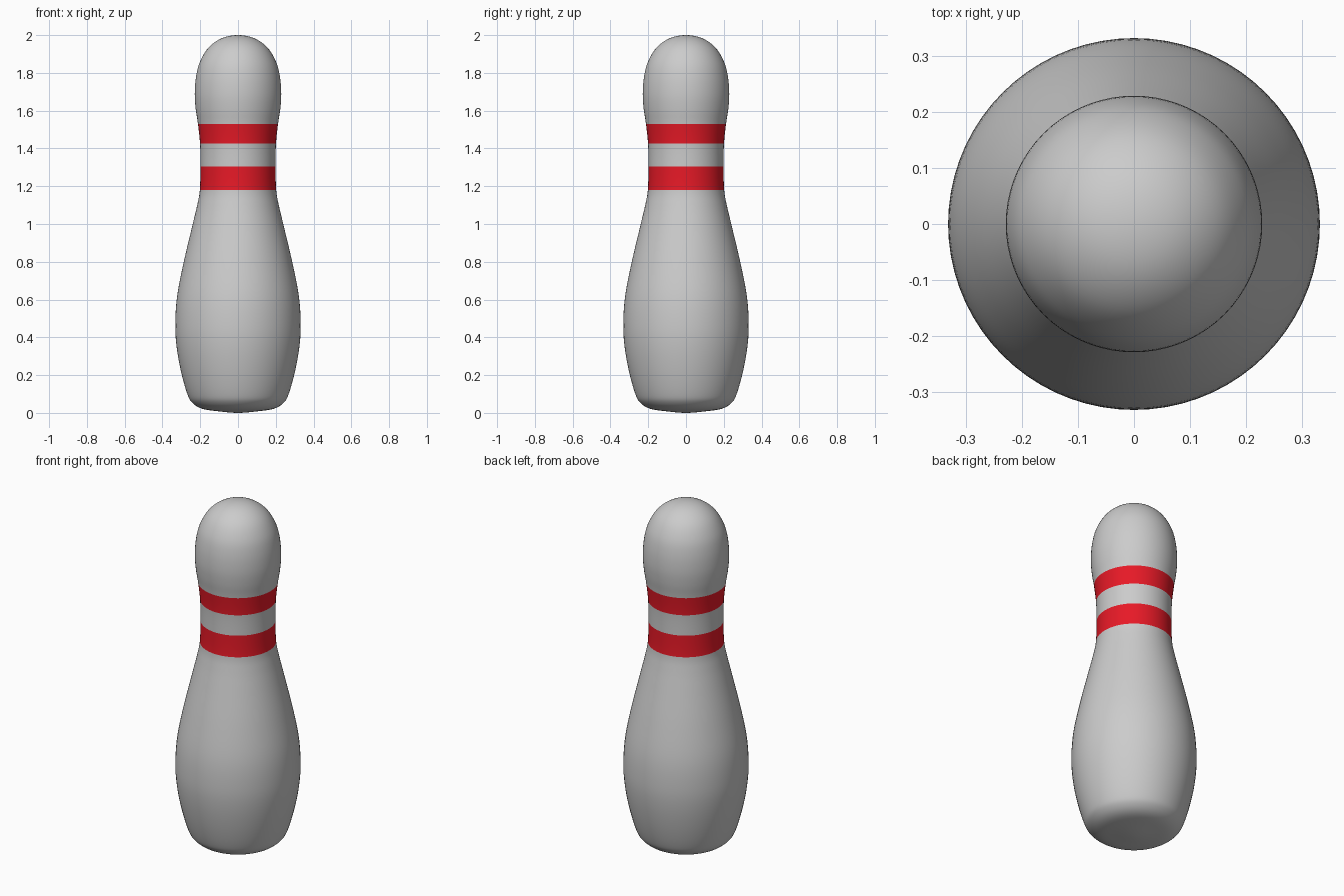
import bpy, bmesh, math
from mathutils import Vector

if "Cube" in bpy.data.objects:
    bpy.data.objects.remove(bpy.data.objects["Cube"])

SIDES, STEPS = 72, 5

# Half profile (radius, height), from base centre to crown
PROFILE = [(0, 0), (0.10, 0.008), (0.19, 0.022), (0.243, 0.055), (0.27, 0.105),
           (0.302, 0.22), (0.325, 0.35), (0.332, 0.47), (0.322, 0.62),
           (0.287, 0.80), (0.242, 0.99), (0.216, 1.10), (0.202, 1.18),
           (0.199, 1.305), (0.201, 1.425), (0.212, 1.53), (0.224, 1.61),
           (0.229, 1.69), (0.222, 1.78), (0.201, 1.86), (0.155, 1.935),
           (0.085, 1.984), (0, 2.0)]
STRIPES = [(1.18, 1.305), (1.425, 1.53)]


def smooth_curve(pts, steps):
    """Catmull-Rom through the points, mirrored over the axis at both ends."""
    p = [Vector(q) for q in pts]
    flip = lambda v: Vector((-v.x, v.y))
    p = [flip(p[1])] + p + [flip(p[-2])]
    out = []
    for a, b, c, d in zip(p, p[1:], p[2:], p[3:]):
        for i in range(steps):
            t = i / steps
            out.append(0.5 * (2 * b + (c - a) * t + (2 * a - 5 * b + 4 * c - d) * t * t
                              + (3 * b - a - 3 * c + d) * t ** 3))
    return out + [p[-2]]


def material(name, colour):
    m = bpy.data.materials.new(name)
    m.diffuse_color = colour
    m.use_nodes = True
    m.node_tree.nodes["Principled BSDF"].inputs["Base Color"].default_value = m.diffuse_color
    return m


# Pin body: spin the profile around z
bm = bmesh.new()
verts = [bm.verts.new((max(q.x, 0), 0, q.y)) for q in smooth_curve(PROFILE, STEPS)]
edges = [bm.edges.new(pair) for pair in zip(verts, verts[1:])]
bmesh.ops.spin(bm, geom=verts + edges, cent=(0, 0, 0), axis=(0, 0, 1),
               angle=math.tau, steps=SIDES, use_duplicate=False)
bmesh.ops.remove_doubles(bm, verts=bm.verts, dist=1e-5)
bmesh.ops.recalc_face_normals(bm, faces=bm.faces)

# Two red stripes around the neck
for f in bm.faces:
    z = f.calc_center_median().z
    f.material_index = int(any(lo < z < hi for lo, hi in STRIPES))
    f.smooth = True

mesh = bpy.data.meshes.new("bowling_pin")
bm.to_mesh(mesh)
bm.free()
mesh.materials.append(material("grey", (0.8, 0.8, 0.8, 1)))
mesh.materials.append(material("red", (0.8, 0.01, 0.02, 1)))
pin = bpy.data.objects.new("bowling_pin", mesh)
bpy.context.collection.objects.link(pin)
